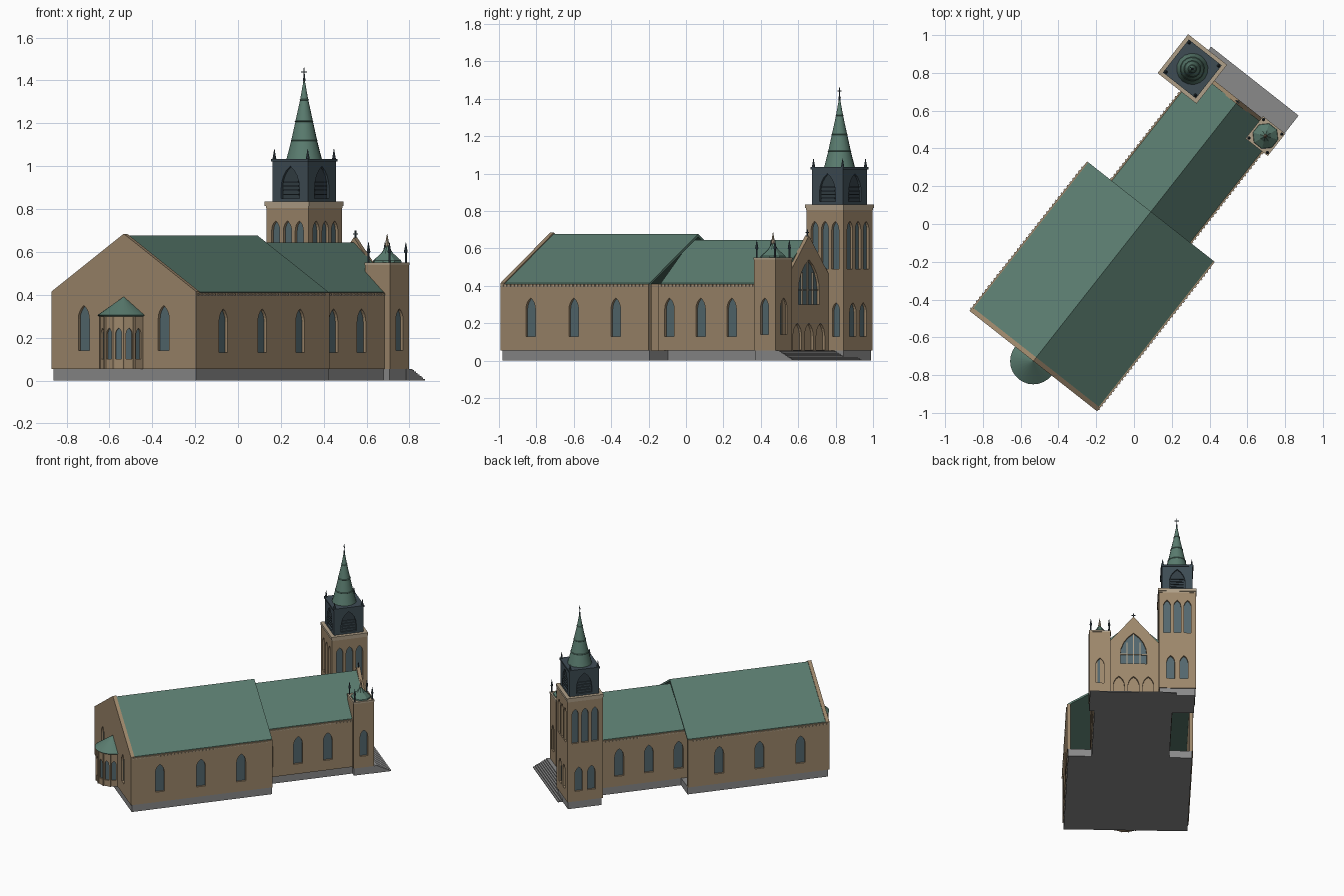
import bpy, bmesh, math
from mathutils import Vector

if "Cube" in bpy.data.objects:
    bpy.data.objects.remove(bpy.data.objects["Cube"])

TURN = math.radians(-38.2)      # the whole building stands turned on the ground


def mat(name, r, g, b):
    m = bpy.data.materials.new(name)
    lin = [((c / 255 + 0.055) / 1.055) ** 2.4 for c in (r, g, b)]
    m.diffuse_color = (*lin, 1)
    m.use_nodes = True
    m.node_tree.nodes["Principled BSDF"].inputs["Base Color"].default_value = m.diffuse_color
    return m


WALL = mat("tan stone", 157, 135, 107)
TRIM = mat("pale stone", 176, 160, 136)
ROOF = mat("green copper", 90, 124, 111)
SLATE = mat("dark slate", 62, 76, 84)
GLASS = mat("blue grey glass", 84, 104, 110)
BASE = mat("grey plinth", 138, 138, 138)
LOUVRE = mat("louvre", 50, 62, 68)


def finish(name, bm, *mats):
    bmesh.ops.recalc_face_normals(bm, faces=bm.faces)
    me = bpy.data.meshes.new(name)
    bm.to_mesh(me)
    bm.free()
    ob = bpy.data.objects.new(name, me)
    for m in mats:
        me.materials.append(m)
    ob.rotation_euler.z = TURN
    bpy.context.collection.objects.link(ob)
    return ob


def extrude(bm, ring_a, ring_b):
    a = [bm.verts.new(p) for p in ring_a]
    b = [bm.verts.new(p) for p in ring_b]
    n = len(a)
    for i in range(n):
        bm.faces.new((a[i], a[(i + 1) % n], b[(i + 1) % n], b[i]))
    bm.faces.new(a)
    return bm.faces.new(b)


def boxes(name, items, *mats):
    bm = bmesh.new()
    for x0, x1, y0, y1, z0, z1 in items:
        q = ((x0, y0), (x1, y0), (x1, y1), (x0, y1))
        extrude(bm, [(*p, z0) for p in q], [(*p, z1) for p in q])
    return finish(name, bm, *mats)


def gable(name, pts, y0, y1, *mats):
    bm = bmesh.new()
    extrude(bm, [(x, y0, z) for x, z in pts], [(x, y1, z) for x, z in pts])
    return finish(name, bm, *mats)


def lathe(name, cx, cy, prof, n, *mats, smooth=False, turn=0):
    bm = bmesh.new()
    rings = []
    for r, z in prof:
        rings.append([bm.verts.new((cx + r * math.cos(turn + math.tau * i / n),
                                    cy + r * math.sin(turn + math.tau * i / n), z)) for i in range(n)])
    for a, b in zip(rings, rings[1:]):
        for i in range(n):
            bm.faces.new((a[i], a[(i + 1) % n], b[(i + 1) % n], b[i]))
    bm.faces.new(rings[0])
    bm.faces.new(rings[-1])
    ob = finish(name, bm, *mats)
    if smooth:
        bpy.context.view_layer.objects.active = ob
        ob.select_set(True)
        bpy.ops.object.shade_smooth_by_angle(angle=math.radians(35))
        ob.select_set(False)
    return ob


def recess(ob, wins, depth=0.015, back=1):
    """Cut pointed-arch recesses: (x, y, facing degrees, width, z0, z1)."""
    bm = bmesh.new()
    for x, y, deg, w, z0, z1 in wins:
        f = math.radians(deg)
        n = Vector((math.cos(f), math.sin(f), 0))
        t = Vector((-n.y, n.x, 0))
        zs = z1 - 0.95 * w
        arc = [(-w / 2 + w * math.cos(a), zs + 1.097 * w * math.sin(a))
               for a in (math.radians(d) for d in (0, 15, 30, 45, 60))]
        prof = [(-w / 2, z0), (w / 2, z0)] + arc + [(-s, z) for s, z in arc[-2::-1]]
        c = Vector((x, y, 0))
        ring = lambda d: [c + t * s + n * d + Vector((0, 0, z)) for s, z in prof]
        extrude(bm, ring(0.02), ring(-depth)).material_index = back
    cut = finish("window_cutter", bm, *ob.data.materials)
    cut.hide_render = True
    mod = ob.modifiers.new("windows", 'BOOLEAN')
    mod.operation, mod.solver, mod.object = 'DIFFERENCE', 'EXACT', cut
    bpy.context.view_layer.objects.active = ob
    bpy.ops.object.modifier_apply(modifier=mod.name)
    bpy.data.objects.remove(cut)


C = 0.03          # centre line of the church
Z0 = 0.055        # top of plinth

# grey plinths
boxes("plinth", [(-.392, .452, -.892, .107, 0, Z0), (-.237, .292, .1, .86, 0, Z0),
                 (-.385, -.145, .716, .956, 0, Z0), (.19, .328, .726, .864, 0, Z0)], BASE)
# entrance steps
boxes("entrance_steps", [(-.26, .33, .85, .99 - .0135 * i, .0069 * i, .0069 * (i + 1))
                         for i in range(8)], BASE)


# large nave and the narrower front nave: side walls, roof, eave blocks
def hall(name, half, y0, y1, ry0, ry1, peak, ys):
    for side, s, deg in (("left", -1, 180), ("right", 1, 0)):
        a, b = sorted((C + s * half, C + s * (half - .025)))
        w = boxes(f"{name}_{side}_wall", [(a, b, y0, y1, Z0, .41)], WALL, GLASS)
        recess(w, [(C + s * half, y, deg, .065, .13, .335) for y in ys])
        e0, e1 = sorted((C + s * (half - .01), C + s * (half + .005)))
        boxes(f"{name}_{side}_eave_blocks",
              [(e0, e1, y0 + .01 + .025 * i, y0 + .02 + .025 * i, .397, .407)
               for i in range(int((y1 - y0 - .02) / .025))], TRIM)
    h = half - .008
    gable(name + "_roof", [(C - h, .414), (C, peak), (C + h, .414), (C + h, .40),
                           (C, peak - .016), (C - h, .40)], ry0, ry1, ROOF)


hall("nave", .43, -.90, .107, -.887, .107, .678, (-.695, -.402, -.116))
hall("front_nave", .272, .05, .86, .06, .84, .645, (.125, .337, .548))

# rear gable wall with coping
g = gable("rear_gable", [(C - .43, Z0), (C + .43, Z0), (C + .43, .415), (C, .685), (C - .43, .415)],
          -.90, -.875, WALL, GLASS)
recess(g, [(C + s * .237, -.90, -90, .065, .14, .35) for s in (-1, 1)])

# round apse with windows, thin shafts and cone roof
STEP = math.tau / 14
ax, ay, ar = C, -.90, .113
apse = lathe("apse", ax, ay, [(ar, Z0), (ar, .305)], 14, WALL, GLASS, turn=-math.pi / 2 + STEP / 2)
flat = ar * math.cos(STEP / 2)
recess(apse, [(ax + flat * math.cos(-math.pi / 2 + k * STEP), ay + flat * math.sin(-math.pi / 2 + k * STEP),
               -90 + math.degrees(k * STEP), .029, .10, .245) for k in range(-3, 4)], .01)
for k in range(-3, 3):
    a = -math.pi / 2 + (k + .5) * STEP
    lathe("apse_shaft", ax + ar * math.cos(a), ay + ar * math.sin(a), [(.006, Z0), (.006, .3)], 6, WALL)
lathe("apse_roof", ax, ay, [(.115, .298), (.123, .305), (.002, .39)], 28, ROOF, smooth=True)

# entrance front with doors, great window and cross
f = gable("entrance_front", [(-.2, Z0), (.26, Z0), (.26, .42), (.2, .465), (C, .668), (-.14, .465), (-.2, .42)],
          .835, .86, WALL, GLASS)
recess(f, [(C, .86, 90, .18, .30, .54)])
recess(f, [(C + d, .86, 90, .075, .057, .20) for d in (-.1, 0, .1)], back=0)
boxes("window_bars", [(C + d - .003, C + d + .003, .843, .853, .30, z)
                      for d, z in ((-.045, .47), (0, .535), (.045, .47))]
      + [(C - .088, C + .088, .843, .852, .375, .381)], TRIM)
boxes("gable_cross", [(C - .003, C + .003, .845, .851, .66, .70), (C - .012, C + .012, .845, .851, .682, .687)], SLATE)


def square(cx, cy, h, z0, z1):
    return (cx - h, cx + h, cy - h, cy + h, z0, z1)


def corner_pinnacles(name, cx, cy, d, z0, z1):
    for sx in (-1, 1):
        for sy in (-1, 1):
            lathe(name, cx + sx * d, cy + sy * d,
                  [(.005, z0), (.005, z1 - .05), (.009, z1 - .045), (.007, z1 - .035), (.001, z1)], 8, SLATE)


def faces(cx, cy, h):
    return [(Vector((cx, cy)) + h * Vector(n), Vector((-n[1], n[0])), d)
            for n, d in (((1, 0), 0), ((0, 1), 90), ((-1, 0), 180), ((0, -1), 270))]


# bell tower shaft
tx, ty = -.265, .836
shaft = boxes("tower_shaft", [square(tx, ty, .126, Z0, .815)], WALL, GLASS)
wins = []
for p, t, d in faces(tx, ty, .126):
    wins += [(*(p + t * k), d, .048, .49, .745) for k in (-.07, 0, .07)]
    if d in (90, 180):
        wins += [(*(p + t * k), d, .055, .13, .31) for k in (-.045, .045)]
wins.append((tx + .126, ty + .075, 0, .05, .13, .31))
recess(shaft, wins)
boxes("tower_cornice", [square(tx, ty, .127, .805, .815), square(tx, ty, .131, .815, .835)], TRIM)

# slate belfry with louvred arches
belfry = boxes("belfry", [square(tx, ty, .105, .835, 1.025)], SLATE, LOUVRE)
recess(belfry, [(*p, d, .108, .85, 1.0) for p, t, d in faces(tx, ty, .105)], .012)
for p, t, d in faces(tx, ty, .097):
    a, b = p - t * .04, p + t * .04
    boxes("belfry_louvres", [(min(a.x, b.x) - .004, max(a.x, b.x) + .004, min(a.y, b.y) - .004,
                              max(a.y, b.y) + .004, z, z + .006) for z in (.865, .885, .905, .925)], SLATE)
boxes("belfry_top", [square(tx, ty, .111, 1.022, 1.034)], SLATE)
corner_pinnacles("belfry_pinnacle", tx, ty, .099, 1.03, 1.08)

# spire with banded rings, finial and cross
prof = [(.083, 1.034)]
for z in (1.12, 1.21, 1.31):
    r = .080 * (1.40 - z) / .366
    prof += [(r, z - .003), (r + .003, z), (r - .001, z + .003)]
lathe("spire", tx, ty, prof + [(.003, 1.40)], 16, ROOF, smooth=True)
lathe("spire_finial", tx, ty, [(.003, 1.39), (.007, 1.405), (.003, 1.415), (.002, 1.46)], 8, SLATE)
boxes("spire_cross", [(tx - .016, tx + .016, ty - .002, ty + .002, 1.438, 1.443)], SLATE)

# small corner turret
sx, sy = .259, .796
turret = boxes("turret", [square(sx, sy, .073, Z0, .545)], WALL, GLASS)
recess(turret, [(*p, d, .055, .14, .335) for p, t, d in faces(sx, sy, .073) if d < 100])
boxes("turret_cornice", [square(sx, sy, .075, .54, .552)], TRIM)
lathe("turret_roof", sx, sy, [(.07, .55), (.068, .56), (.03, .593), (.008, .625)], 8, ROOF, turn=math.pi / 8)
lathe("turret_finial", sx, sy, [(.006, .62), (.011, .632), (.008, .645), (.001, .685)], 8, TRIM)
corner_pinnacles("turret_pinnacle", sx, sy, .062, .55, .645)
